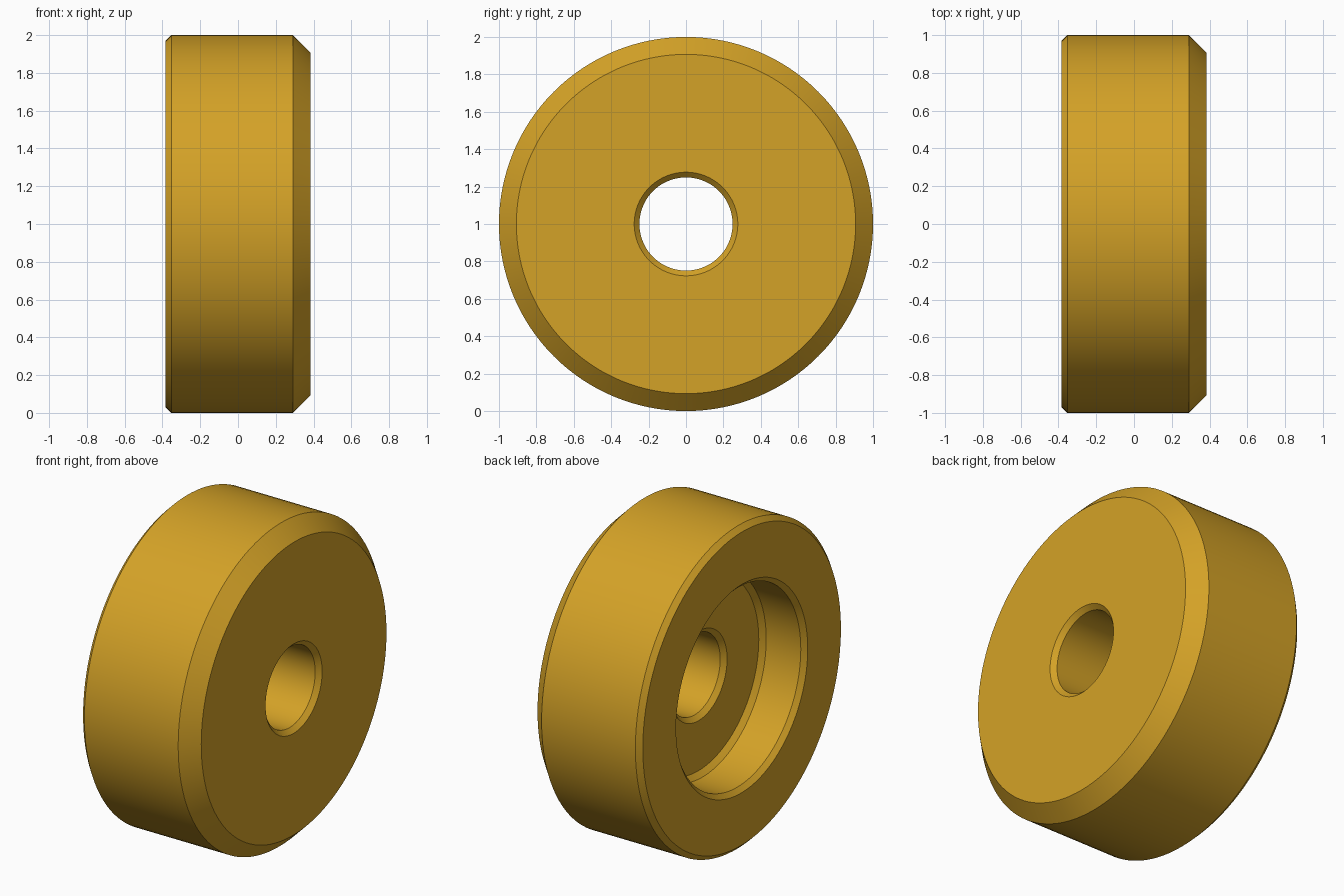
import bpy, bmesh, math

if "Cube" in bpy.data.objects:
    bpy.data.objects.remove(bpy.data.objects["Cube"])

SEGMENTS = 128
HALF = 0.383      # half of the wheel width
FLOOR = -0.088    # bottom of the recess

# Closed cross-section as (x, radius), chamfers included
profile = [
    (-HALF, 0.97), (-HALF + 0.03, 1.0),             # small outer chamfer
    (HALF - 0.093, 1.0), (HALF, 0.907),             # large outer chamfer
    (HALF, 0.277), (HALF - 0.028, 0.249),           # bore, plain side
    (FLOOR + 0.028, 0.249), (FLOOR, 0.277),         # bore, recess side
    (FLOOR, 0.587), (FLOOR - 0.03, 0.617),          # recess floor corner
    (-HALF + 0.028, 0.617), (-HALF, 0.645),         # recess mouth chamfer
]

# Revolve the cross-section around the x axis
bm = bmesh.new()
rings = []
for i in range(SEGMENTS):
    a = 2 * math.pi * i / SEGMENTS
    rings.append([bm.verts.new((x, r * math.cos(a), 1 + r * math.sin(a)))
                  for x, r in profile])
n = len(profile)
for i, ring in enumerate(rings):
    nxt = rings[(i + 1) % SEGMENTS]
    for j in range(n):
        k = (j + 1) % n
        bm.faces.new((ring[j], ring[k], nxt[k], nxt[j]))
bmesh.ops.recalc_face_normals(bm, faces=bm.faces)

mesh = bpy.data.meshes.new("recessed_wheel")
bm.to_mesh(mesh)
bm.free()
wheel = bpy.data.objects.new("recessed_wheel", mesh)
bpy.context.collection.objects.link(wheel)

# Golden finish
gold = bpy.data.materials.new("golden_yellow")
gold.diffuse_color = (0.658, 0.361, 0.020, 1)
gold.use_nodes = True
gold.node_tree.nodes["Principled BSDF"].inputs["Base Color"].default_value = gold.diffuse_color
mesh.materials.append(gold)

# Smooth round walls, crisp chamfer edges
bpy.context.view_layer.objects.active = wheel
wheel.select_set(True)
bpy.ops.object.shade_smooth_by_angle(angle=math.radians(30))
